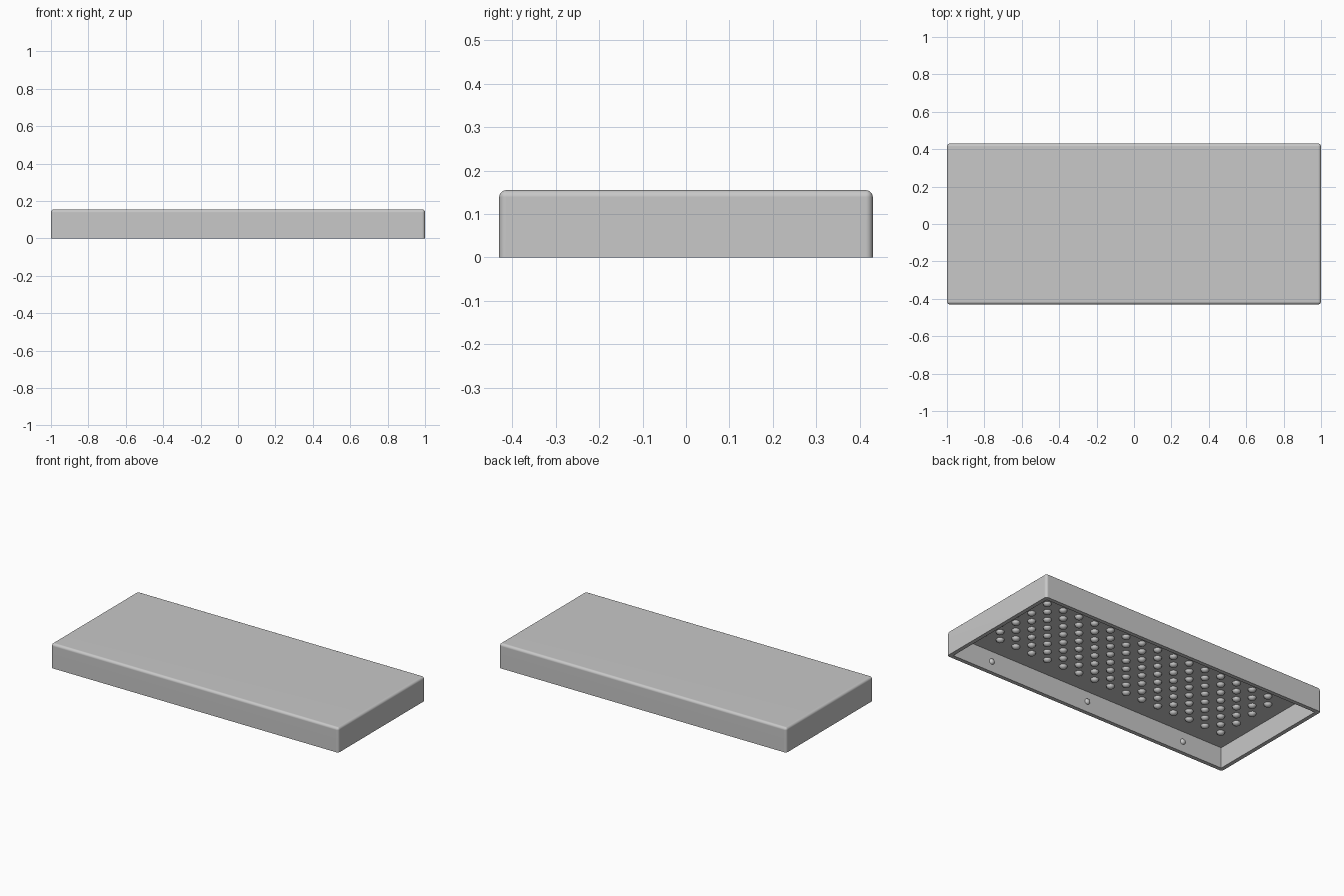
import bpy, bmesh, math
from mathutils import Matrix, Vector

cube = bpy.data.objects.get("Cube")
if cube:
    bpy.data.objects.remove(cube, do_unlink=True)

LENGTH, WIDTH, HEIGHT = 2.0, 0.861, 0.155
WALL = 0.025
CEILING = 0.13

grey = bpy.data.materials.new("plain_grey")
grey.use_nodes = True
colour = (0.58, 0.58, 0.58, 1)
grey.diffuse_color = colour
grey.node_tree.nodes["Principled BSDF"].inputs["Base Color"].default_value = colour


def finish(bm, name):
    mesh = bpy.data.meshes.new(name)
    bm.to_mesh(mesh)
    bm.free()
    obj = bpy.data.objects.new(name, mesh)
    bpy.context.collection.objects.link(obj)
    mesh.materials.append(grey)
    bpy.ops.object.select_all(action='DESELECT')
    obj.select_set(True)
    bpy.context.view_layer.objects.active = obj
    bpy.ops.object.shade_smooth_by_angle(angle=math.radians(35))
    return obj


def add_dome(bm, centre, direction, radius, height):
    """Half ball standing on a surface and pointing along direction."""
    turn = Vector((0, 0, 1)).rotation_difference(Vector(direction)).to_matrix().to_4x4()
    squash = Matrix.Diagonal((1, 1, height / radius, 1))
    ball = bmesh.ops.create_uvsphere(bm, u_segments=12, v_segments=8, radius=radius)["verts"]
    low = [v for v in ball if v.co.z < -1e-4]
    bmesh.ops.delete(bm, geom=low, context='VERTS')
    kept = [v for v in ball if v.is_valid]
    bmesh.ops.transform(bm, matrix=Matrix.Translation(centre) @ turn @ squash, verts=kept)


# Tray shell: block hollowed from below, then rounded on the outer edges
bm = bmesh.new()
bmesh.ops.create_cube(bm, size=1, matrix=Matrix.Translation((0, 0, HEIGHT / 2))
                      @ Matrix.Diagonal((LENGTH, WIDTH, HEIGHT, 1)))
base = min(bm.faces, key=lambda f: f.calc_center_median().z)
rounded = [e for e in bm.edges if e not in base.edges[:]]
bmesh.ops.inset_region(bm, faces=[base], thickness=WALL, use_even_offset=True)
cavity = bmesh.ops.extrude_discrete_faces(bm, faces=[base])["faces"][0]
rim_loop = [e for e in bm.edges if e.is_boundary and e not in cavity.edges[:]]
bmesh.ops.translate(bm, vec=(0, 0, CEILING), verts=cavity.verts[:])
bmesh.ops.remove_doubles(bm, verts=bm.verts[:], dist=1e-5)
bmesh.ops.bevel(bm, geom=rounded, offset=0.016, segments=5, profile=0.5, affect='EDGES')
bmesh.ops.recalc_face_normals(bm, faces=bm.faces[:])
shell = finish(bm, "tray_shell")
weighted = shell.modifiers.new("flat_panels", 'WEIGHTED_NORMAL')
weighted.keep_sharp = True

# Staggered studs under the top plate
bm = bmesh.new()
for row in range(9):
    shift = row % 2
    for col in range(16 - shift):
        x = -0.86 + (col + shift / 2) * 1.72 / 15
        y = -0.273 + row * 0.546 / 8
        add_dome(bm, (x, y, CEILING), (0, 0, -1), 0.024, 0.02)
finish(bm, "ceiling_studs")

# Rivets on the inside of the long walls
bm = bmesh.new()
for side in (-1, 1):
    for x in (-0.695, 0, 0.695):
        add_dome(bm, (x, side * (WIDTH / 2 - WALL), 0.065), (0, -side, 0), 0.018, 0.014)
finish(bm, "wall_rivets")
